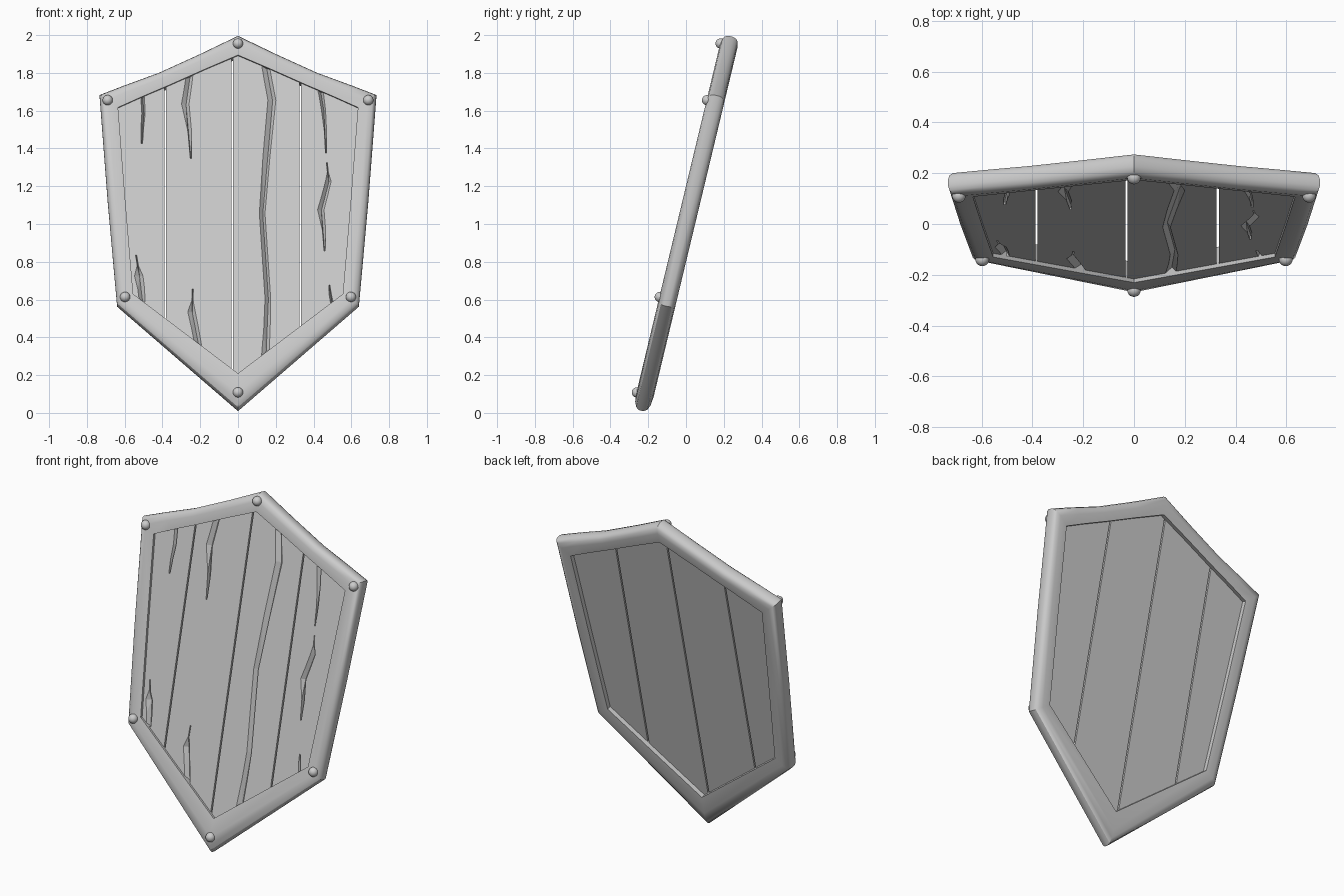
import bpy, bmesh, math

if "Cube" in bpy.data.objects:
    bpy.data.objects.remove(bpy.data.objects["Cube"])

TILT = math.radians(13.5)


def P(x, z, w):
    """Front-view x, z plus height w above the shield's middle plane -> local point."""
    return (x, -w, (z - 1) / math.cos(TILT))


def finish(name, bm, smooth=None):
    bmesh.ops.recalc_face_normals(bm, faces=bm.faces[:])
    me = bpy.data.meshes.new(name)
    bm.to_mesh(me)
    bm.free()
    ob = bpy.data.objects.new(name, me)
    bpy.context.collection.objects.link(ob)
    ob.location = (0, 0, 1)
    ob.rotation_euler = (-TILT, 0, 0)
    bpy.ops.object.select_all(action='DESELECT')
    ob.select_set(True)
    bpy.context.view_layer.objects.active = ob
    if smooth:
        bpy.ops.object.shade_smooth_by_angle(angle=math.radians(smooth))
    return ob


def mirrored(half):
    """Close a right-hand half outline (top to bottom) around x = 0."""
    return half + [(-x, z) for x, z in half[-2:0:-1]]


# Frame: rounded cross-section swept between outer and inner outlines
outer = mirrored([(0, 1.993), (.2, 1.897), (.42, 1.797), (.6, 1.731),
                  (.733, 1.68), (.69, 1.12), (.64, .565), (0, .012)])
inner = mirrored([(0, 1.885), (.18, 1.808), (.36, 1.728), (.51, 1.664),
                  (.635, 1.608), (.597, 1.12), (.555, .62), (0, .2)])
section = [(1, -.043), (1, .04), (.45, .047), (.2, .042), (.06, .03), (0, .012),
           (0, -.012), (.06, -.03), (.2, -.042), (.45, -.047)]
bm = bmesh.new()
rings = [[bm.verts.new(P(a + (c - a) * t, b + (d - b) * t, w)) for t, w in section]
         for (a, b), (c, d) in zip(outer, inner)]
for i, r in enumerate(rings):
    s = rings[(i + 1) % len(rings)]
    for j in range(len(section)):
        k = (j + 1) % len(section)
        bm.faces.new((r[j], r[k], s[k], s[j]))
finish("frame", bm, 32)

# Crack cutter: V-shaped grooves along (x, z, width) paths
FRONT, BACK = .025, -.017
cracks = [
    [(-.51, 1.70, .02), (-.502, 1.58, .018), (-.51, 1.42, .008)],
    [(-.255, 1.82, .035), (-.283, 1.63, .04), (-.25, 1.34, .006)],
    [(.135, 1.87, .04), (.175, 1.65, .042), (.125, 1.05, .03), (.155, .6, .03), (.14, .29, .04)],
    [(.425, 1.74, .03), (.45, 1.6, .022), (.465, 1.37, .005)],
    [(.47, 1.32, .005), (.475, 1.22, .03), (.435, 1.07, .034), (.458, .85, .006)],
    [(-.54, .83, .006), (-.53, .72, .045), (-.51, .58, .03)],
    [(-.24, .65, .006), (-.25, .53, .04), (-.21, .33, .035)],
    [(.483, .67, .006), (.497, .57, .016)],
]
bm = bmesh.new()
for path in cracks:
    tri = [[bm.verts.new(P(x - w, z, FRONT + .02)), bm.verts.new(P(x + w, z, FRONT + .02)),
            bm.verts.new(P(x + w * .2, z, FRONT - .02))] for x, z, w in path]
    for r, s in zip(tri, tri[1:]):
        for j in range(3):
            k = (j + 1) % 3
            bm.faces.new((r[j], r[k], s[k], s[j]))
    bm.faces.new(tri[0])
    bm.faces.new(tri[-1])
bmesh.ops.triangulate(bm, faces=bm.faces[:])
cutter = finish("crack_cutter", bm)
cutter.hide_render = True

# Planks: the panel outline sliced at the seams, then cracked
panel = mirrored([(0, 1.925), (.665, 1.632), (.585, .595), (0, .14)])
seams = [-1, -.385, -.03, .33, 1]
GAP = .004
for n, (x0, x1) in enumerate(zip(seams, seams[1:])):
    bm = bmesh.new()
    bm.faces.new([bm.verts.new(P(x, z, FRONT)) for x, z in panel])
    for x, side in ((x0 + GAP, -1), (x1 - GAP, 1)):
        bmesh.ops.bisect_plane(bm, geom=bm.verts[:] + bm.edges[:] + bm.faces[:],
                               plane_co=(x, 0, 0), plane_no=(side, 0, 0), clear_outer=True)
    back = bmesh.ops.extrude_face_region(bm, geom=bm.faces[:], use_keep_orig=True)
    for v in back["geom"]:
        if isinstance(v, bmesh.types.BMVert):
            v.co.y = -BACK
    plank = finish(f"plank_{n + 1}", bm)
    mod = plank.modifiers.new("cracks", 'BOOLEAN')
    mod.operation, mod.solver, mod.object = 'DIFFERENCE', 'EXACT', cutter
    bpy.ops.object.modifier_apply(modifier=mod.name)
bpy.data.objects.remove(cutter)

# Rivets at the six corners
for n, (x, z) in enumerate(mirrored([(0, 1.945), (.69, 1.645), (.598, .603), (0, .098)])):
    bm = bmesh.new()
    bmesh.ops.create_uvsphere(bm, u_segments=20, v_segments=12, radius=.027)
    bmesh.ops.translate(bm, verts=bm.verts[:], vec=P(x, z, .045))
    finish(f"rivet_{n + 1}", bm, 60)
